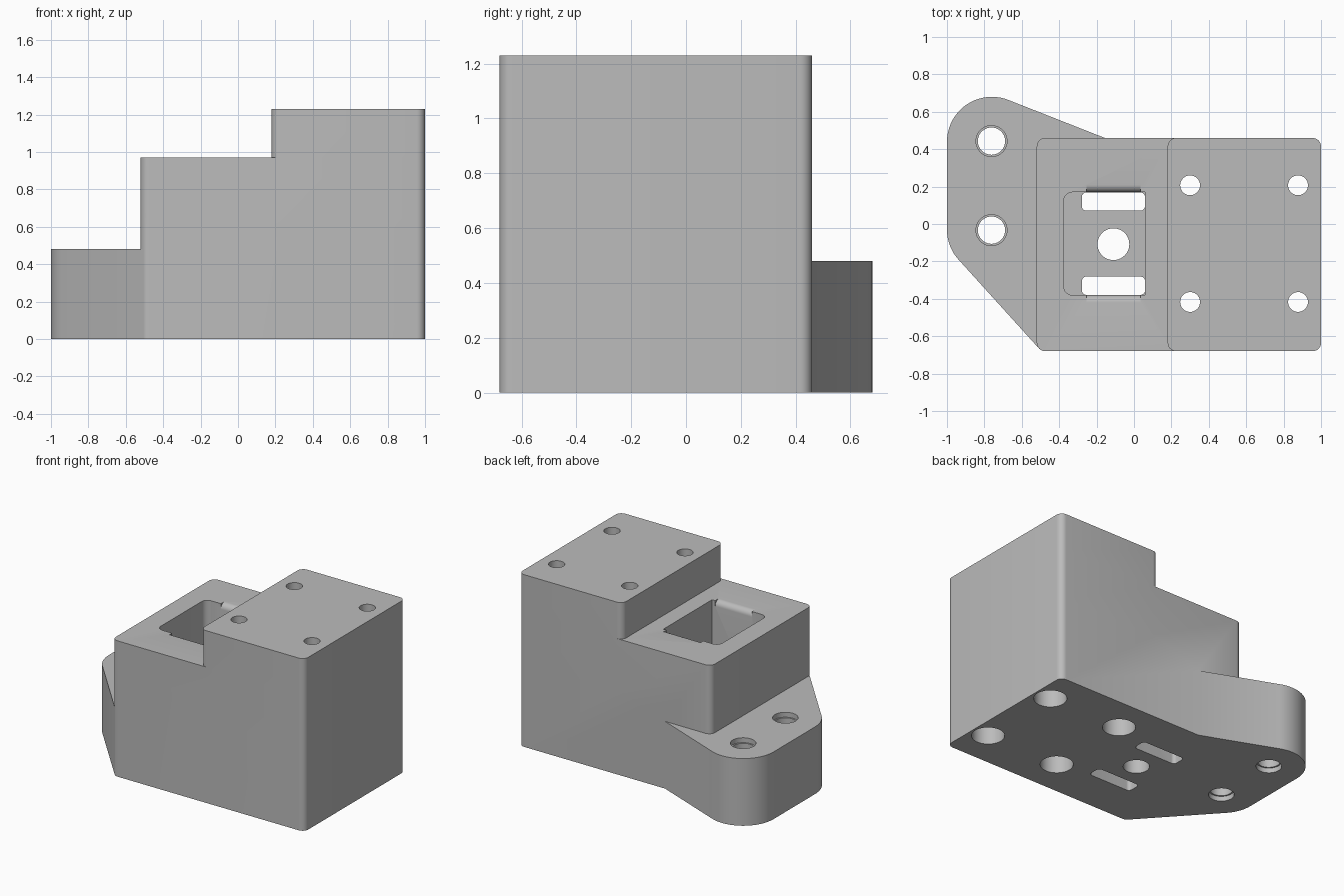
import bpy, bmesh
from math import sin, cos, pi, radians
from mathutils import Vector
from mathutils.geometry import convex_hull_2d

if "Cube" in bpy.data.objects:
    bpy.data.objects.remove(bpy.data.objects["Cube"])

grey = bpy.data.materials.new("plain grey")
grey.use_nodes = True
colour = (0.5, 0.5, 0.5, 1)
grey.diffuse_color = colour
grey.node_tree.nodes["Principled BSDF"].inputs["Base Color"].default_value = colour


def prism(name, outline, low, high, place=lambda a, b, h: (a, b, h)):
    """Extrude a closed 2D outline between two heights."""
    bm = bmesh.new()
    rings = [[bm.verts.new(place(a, b, h)) for a, b in outline] for h in (low, high)]
    bm.faces.new(rings[0][::-1])
    bm.faces.new(rings[1])
    n = len(outline)
    for i in range(n):
        j = (i + 1) % n
        bm.faces.new((rings[0][i], rings[0][j], rings[1][j], rings[1][i]))
    bmesh.ops.recalc_face_normals(bm, faces=bm.faces)
    mesh = bpy.data.meshes.new(name)
    bm.to_mesh(mesh)
    bm.free()
    mesh.materials.append(grey)
    ob = bpy.data.objects.new(name, mesh)
    bpy.context.collection.objects.link(ob)
    return ob


def arc(x, y, r, start=0, sweep=360, steps=40):
    count = steps if sweep == 360 else steps + 1
    return [(x + r * cos(radians(start + sweep * i / steps)),
             y + r * sin(radians(start + sweep * i / steps))) for i in range(count)]


def rounded(x0, x1, y0, y1, r, left_only=False):
    """Rectangle with rounded corners, or with only the left pair rounded."""
    right = [(x1, y0), (x1, y1)] if left_only else (
        arc(x1 - r, y0 + r, r, 270, 90, 8) + arc(x1 - r, y1 - r, r, 0, 90, 8))
    return right + arc(x0 + r, y1 - r, r, 90, 90, 8) + arc(x0 + r, y0 + r, r, 180, 90, 8)


def combine(target, other, operation):
    mod = target.modifiers.new(operation.lower(), 'BOOLEAN')
    mod.operation = operation
    mod.solver = 'EXACT'
    mod.object = other
    bpy.context.view_layer.objects.active = target
    bpy.ops.object.modifier_apply(modifier=mod.name)
    bpy.data.objects.remove(other)


def cut(outline, low, high, **extra):
    combine(block, prism("cutter", outline, low, high, **extra), 'DIFFERENCE')


FRONT, BACK = -0.68, 0.46
STEP, TOP = 0.97, 1.23

# Stepped block
block = prism("mounting_block", rounded(-0.52, 1, FRONT, BACK, 0.045), 0, STEP)
combine(block, prism("raised_block", rounded(0.18, 1, FRONT, BACK, 0.045), 0.6, TOP), 'UNION')

# Side flange: straight edges wrapped around two bosses, running into the block
points = arc(-0.76, 0.44, 0.24, steps=64) + arc(-0.76, -0.03, 0.24, steps=64)
points += arc(-0.475, -0.635, 0.045) + [(0.2, 0.32), (0.2, -0.5)]
hull = [points[i] for i in convex_hull_2d([Vector(p) for p in points])]
combine(block, prism("flange", hull, 0, 0.48), 'UNION')

# Pocket with a centre hole and two slots through its floor
FLOOR = 0.25
cut(rounded(-0.375, 0.06, -0.38, 0.17, 0.045, left_only=True), FLOOR, 1.1)
cut(arc(-0.11, -0.108, 0.085), -0.1, FLOOR + 0.1)
for y in (-0.379, 0.071):
    cut(rounded(-0.279, 0.059, y, y + 0.098, 0.025), -0.1, FLOOR + 0.1)

# Rounded lips on the two long sides of the pocket rim
for edge, side in ((0.17, 1), (-0.38, -1)):
    r = 0.04
    lip = [(edge + side * (r - r * cos(i * pi / 16)), STEP - r + r * sin(i * pi / 16))
           for i in range(9)]
    lip += [(edge + side * r, STEP + 0.02), (edge - side * 0.02, STEP + 0.02),
            (edge - side * 0.02, STEP - r)]
    cut(lip, -0.255, 0.035, place=lambda a, b, h: (h, a, b))

# Screw holes through the raised block, widened from below
for x in (0.3, 0.877):
    for y in (-0.417, 0.207):
        cut(arc(x, y, 0.053), 0.5, TOP + 0.1)
        cut(arc(x, y, 0.107), -0.1, 0.95)

# Flange holes with a shallow recess at each end
for y in (-0.033, 0.443):
    cut(arc(-0.762, y, 0.073), -0.1, 0.6)
    cut(arc(-0.762, y, 0.083), -0.1, 0.035)
    cut(arc(-0.762, y, 0.083), 0.445, 0.6)

bpy.ops.object.select_all(action='DESELECT')
block.select_set(True)
bpy.context.view_layer.objects.active = block
bpy.ops.object.shade_smooth_by_angle(angle=radians(30))
